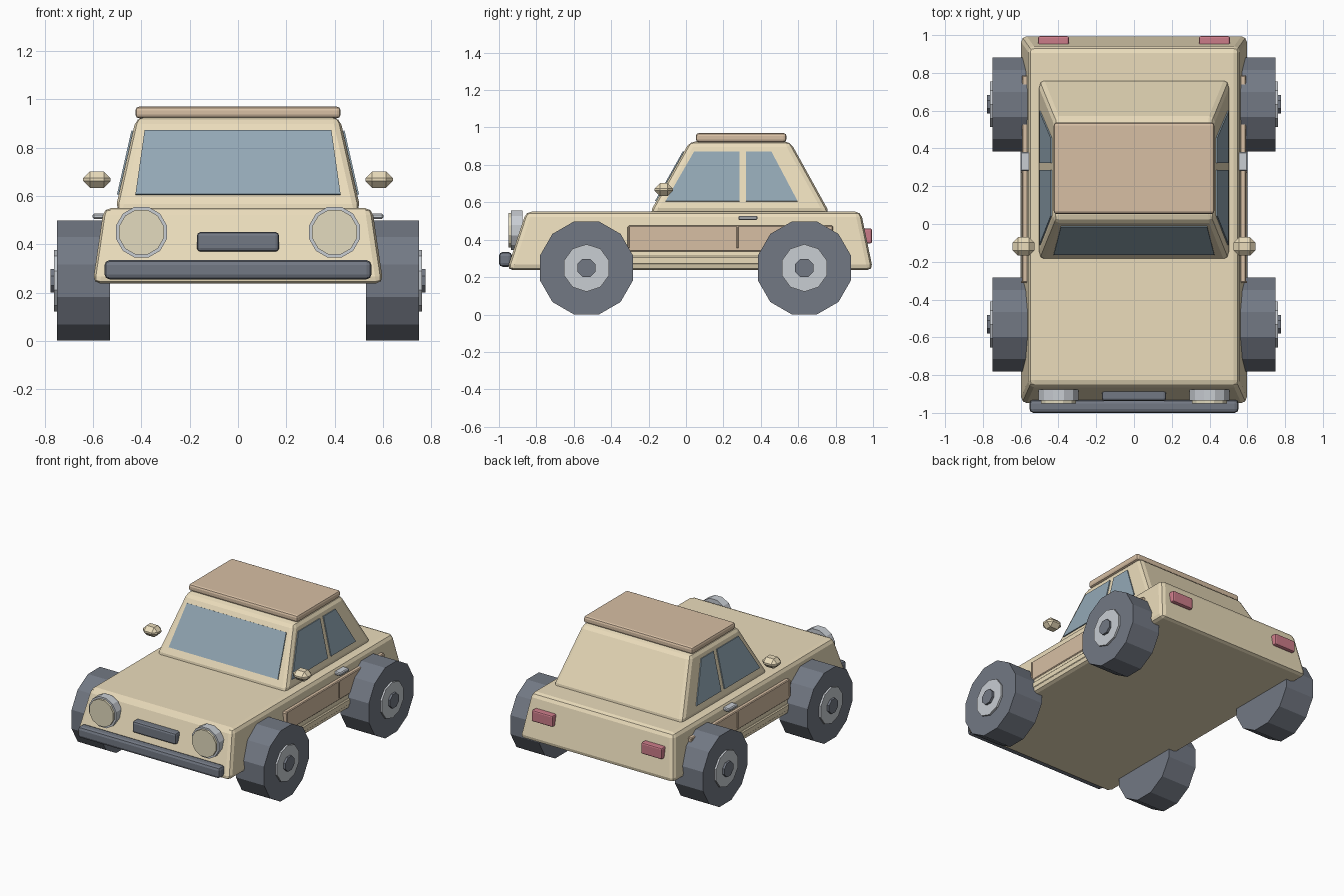
import bpy, bmesh
from math import radians, pi
from mathutils import Matrix, Vector

if "Cube" in bpy.data.objects:
    bpy.data.objects.remove(bpy.data.objects["Cube"])


def material(name, rgb):
    m = bpy.data.materials.new(name)
    m.diffuse_color = (*rgb, 1)
    m.use_nodes = True
    m.node_tree.nodes["Principled BSDF"].inputs["Base Color"].default_value = m.diffuse_color
    return m


CREAM = material("cream", (0.83, 0.72, 0.50))
TAN = material("tan", (0.68, 0.52, 0.37))
GLASS = material("glass", (0.29, 0.39, 0.46))
DARK = material("dark", (0.17, 0.19, 0.23))
METAL = material("metal", (0.58, 0.61, 0.65))
LENS = material("lens", (0.77, 0.71, 0.52))
RED = material("red", (0.60, 0.20, 0.25))


def finish(name, bm, mat, bevel=0, segs=1, mirror=False):
    bmesh.ops.recalc_face_normals(bm, faces=bm.faces)
    me = bpy.data.meshes.new(name)
    bm.to_mesh(me)
    bm.free()
    me.materials.append(mat)
    ob = bpy.data.objects.new(name, me)
    bpy.context.collection.objects.link(ob)
    if bevel:
        b = ob.modifiers.new("bevel", "BEVEL")
        b.width, b.segments = bevel, segs
    if mirror:
        m = ob.modifiers.new("mirror", "MIRROR")
        m.use_mirror_merge = False
    return ob


def prism(name, pts, offset, mat, **kw):
    """Solid from a polygon swept along an offset."""
    bm = bmesh.new()
    face = bm.faces.new([bm.verts.new(p) for p in pts])
    r = bmesh.ops.extrude_face_region(bm, geom=[face], use_keep_orig=True)
    vs = [v for v in r["geom"] if isinstance(v, bmesh.types.BMVert)]
    bmesh.ops.translate(bm, verts=vs, vec=Vector(offset))
    return finish(name, bm, mat, **kw)


def frustum(name, low, high, mat, **kw):
    """Tapered box; low and high are (half width, y front, y back, z)."""
    bm = bmesh.new()
    bmesh.ops.create_cube(bm, size=2)
    for v in bm.verts:
        w, y0, y1, z = high if v.co.z > 0 else low
        v.co = (w * v.co.x, y1 if v.co.y > 0 else y0, z)
    return finish(name, bm, mat, **kw)


def box(name, x, y, z, mat, **kw):
    bm = bmesh.new()
    bmesh.ops.create_cube(bm, size=1)
    for v in bm.verts:
        v.co = [(r[0] + r[1]) / 2 + c * (r[1] - r[0]) for c, r in zip(v.co, (x, y, z))]
    return finish(name, bm, mat, **kw)


def disc(name, axis, centre, radius, depth, sides, mat):
    """Mirrored low-poly cylinder along x or y, flat side up."""
    bm = bmesh.new()
    bmesh.ops.create_cone(bm, cap_ends=True, segments=sides, radius1=radius, radius2=radius, depth=depth)
    turn = Matrix.Rotation(pi / 2, 4, "Y" if axis == "x" else "X")
    spin = Matrix.Rotation(pi / sides, 4, "Z")
    bmesh.ops.transform(bm, matrix=Matrix.Translation(centre) @ turn @ spin, verts=bm.verts)
    return finish(name, bm, mat, mirror=True)


# Body shell, cabin and roof panel
frustum("body", (0.602, -0.957, 1.0, 0.238), (0.556, -0.855, 0.935, 0.55), CREAM, bevel=0.03, segs=2)
frustum("cabin", (0.509, -0.196, 0.77, 0.54), (0.422, 0.02, 0.557, 0.925), CREAM, bevel=0.03, segs=2)
box("roof_panel", (-0.425, 0.425), (0.053, 0.537), (0.922, 0.97), TAN, bevel=0.015, segs=2)

# Windows lie on the sloped cabin walls
front_y = lambda z: -0.19 + 0.56 * (z - 0.55)
side_x = lambda z: 0.507 - 0.226 * (z - 0.55)
LO, HI = 0.605, 0.87
prism("windscreen", [(-0.425, front_y(LO), LO), (0.425, front_y(LO), LO),
                     (0.387, front_y(HI), HI), (-0.387, front_y(HI), HI)], (0, -0.006, 0.003), GLASS)
for name, (a, b, c, d) in {"front_side_window": (-0.11, 0.285, 0.285, 0.043),
                           "rear_side_window": (0.322, 0.597, 0.457, 0.322)}.items():
    prism(name, [(side_x(LO), a, LO), (side_x(LO), b, LO), (side_x(HI), c, HI), (side_x(HI), d, HI)],
          (0.007, 0, 0.001), GLASS, mirror=True)

# Wing mirrors
box("wing_mirror", (0.528, 0.642), (-0.168, -0.07), (0.634, 0.702), CREAM, bevel=0.028, mirror=True)

# Door panel, gaps, sill and handle
box("door_panel", (0.54, 0.593), (-0.31, 0.786), (0.338, 0.475), TAN, bevel=0.005, mirror=True)
for y in (-0.307, 0.276):
    box("door_gap", (0.55, 0.599), (y - 0.006, y + 0.006), (0.355, 0.47), TAN, bevel=0.003, mirror=True)
box("sill", (0.54, 0.602), (-0.34, 0.44), (0.268, 0.312), CREAM, bevel=0.006, mirror=True)
box("door_handle", (0.55, 0.602), (0.28, 0.382), (0.505, 0.528), METAL, bevel=0.006, mirror=True)

# Wheels
for end, y in (("front", -0.532), ("rear", 0.633)):
    disc(end + "_tyre", "x", (0.64, y, 0.249), 0.2575, 0.22, 12, DARK)
    disc(end + "_rim", "x", (0.735, y, 0.249), 0.127, 0.055, 10, METAL)
    disc(end + "_hub_cap", "x", (0.75, y, 0.249), 0.053, 0.055, 8, DARK)

# Headlights, grille, bumper and tail lights
disc("headlight_ring", "y", (0.4, -0.905, 0.45), 0.109, 0.06, 12, METAL)
disc("headlight_lens", "y", (0.4, -0.92, 0.45), 0.096, 0.06, 12, LENS)
box("grille", (-0.17, 0.17), (-0.937, -0.86), (0.37, 0.45), DARK, bevel=0.014, segs=2)
box("bumper", (-0.553, 0.553), (-1.0, -0.93), (0.255, 0.334), DARK, bevel=0.02, segs=2)
box("tail_light", (0.344, 0.508), (0.94, 0.995), (0.38, 0.46), RED, bevel=0.01, segs=2, mirror=True)
